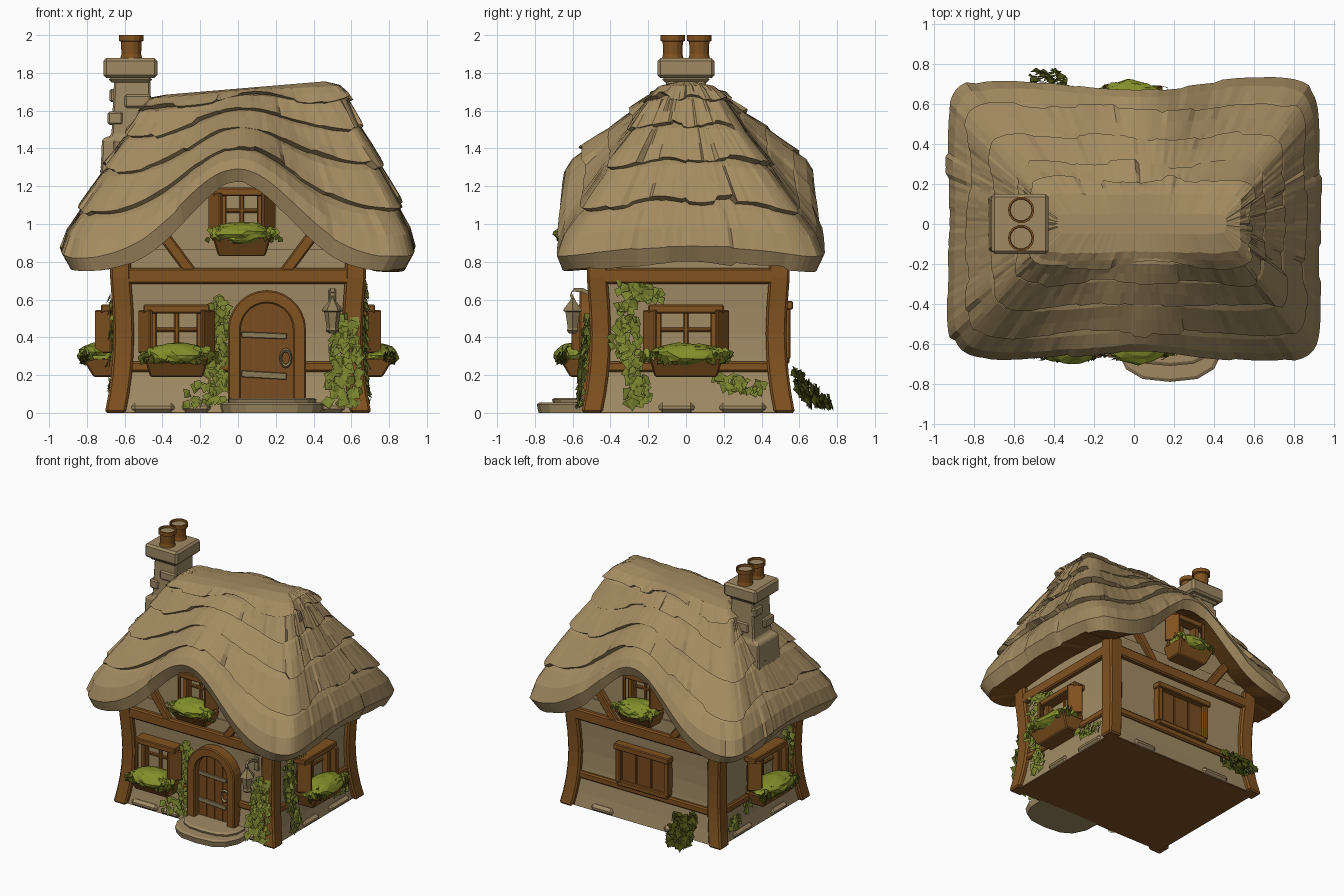
import bpy, bmesh, math, random
from mathutils import Matrix, Vector, Euler

if "Cube" in bpy.data.objects:
    bpy.data.objects.remove(bpy.data.objects["Cube"])
random.seed(4)
I = Matrix.Identity(4)
U = random.uniform

def material(name, r, g, b):
    m = bpy.data.materials.new(name)
    m.diffuse_color = [(c / 255) ** 2.2 for c in (r, g, b)] + [1]
    m.use_nodes = True
    m.node_tree.nodes["Principled BSDF"].inputs["Base Color"].default_value = m.diffuse_color
    return m

THATCH = material("thatch", 162, 138, 97)
PLASTER = material("plaster", 160, 139, 101)
WOOD = material("wood", 128, 83, 37)
DOOR = material("door wood", 120, 77, 37)
STONE = material("stone", 158, 137, 100)
LEAF = material("leaf green", 120, 130, 50)
MOSS = material("bright green", 130, 142, 46)
DARK = material("dark green", 74, 80, 26)
METAL = material("dull metal", 140, 124, 88)

def finish(name, bm, mat, M=I, bevel=0):
    bmesh.ops.recalc_face_normals(bm, faces=bm.faces)
    bm.transform(M)
    me = bpy.data.meshes.new(name)
    bm.to_mesh(me); bm.free()
    me.materials.append(mat)
    ob = bpy.data.objects.new(name, me)
    bpy.context.collection.objects.link(ob)
    if bevel:
        b = ob.modifiers.new("bevel", 'BEVEL'); b.width = bevel; b.segments = 1
    return ob

def loft(name, rings, mat, M=I, bevel=0, first=None):
    bm = bmesh.new()
    rs = [[bm.verts.new(p) for p in r] for r in rings]
    n = len(rs[0])
    for i, (a, b) in enumerate(zip(rs, rs[1:])):
        for j in range(n):
            k = (j + 1) % n
            f = bm.faces.new((a[j], a[k], b[k], b[j]))
            f.material_index = 1 if first and i == 0 else 0
    bm.faces.new(rs[0][::-1]); bm.faces.new(rs[-1])
    ob = finish(name, bm, mat, M, bevel)
    if first:
        ob.data.materials.append(first)
    return ob

def boxes(name, mat, M, specs, bevel=.006):
    # each spec: centre, size, optional turn about y and z
    bm = bmesh.new()
    for c, s, *r in specs:
        ry, rz = (r + [0, 0])[:2]
        T = Matrix.Translation(c) @ Euler((0, ry, rz)).to_matrix().to_4x4() @ Matrix.Diagonal((*s, 1))
        bmesh.ops.create_cube(bm, size=1, matrix=T)
    return finish(name, bm, mat, M, bevel)

def rect(x0, x1, y0, y1, z):
    return [(x0, y0, z), (x1, y0, z), (x1, y1, z), (x0, y1, z)]

def disc(x, y, z, r, n=14, ry=None):
    return [(x + r * math.cos(2 * math.pi * i / n), y + (ry or r) * math.sin(2 * math.pi * i / n), z) for i in range(n)]

def blob(name, mat, M, c, s, rough=.12):
    bm = bmesh.new()
    bmesh.ops.create_icosphere(bm, subdivisions=3, radius=1)
    for v in bm.verts:
        v.co = Vector([c[i] + v.co[i] * s[i] * U(1 - rough, 1 + rough) for i in range(3)])
    return finish(name, bm, mat, M)

def leaves(name, mat, M, path, count, size=.055):
    # folded leaves scattered along a path of (x, y, z, spread)
    bm = bmesh.new()
    for _ in range(count):
        t = U(0, len(path) - 1.001); i = int(t); f = t - i
        x, y, z, r = [a + (b - a) * f for a, b in zip(path[i], path[i + 1])]
        R = Euler((U(-.6, .2), U(-.9, .9), U(-.6, .6))).to_matrix()
        o = Vector((x + U(-r, r), y - U(0, .03), max(size * .8, z + U(-r, r) * .6)))
        s = size * U(.7, 1.25)
        b, l, tip, q = [bm.verts.new(o + R @ Vector(p) * s) for p in
                        ((0, 0, .4), (-.5, .1, .1), (0, 0, -.6), (.5, .1, .1))]
        bm.faces.new((b, l, tip)); bm.faces.new((b, tip, q))
    return finish(name, bm, mat, M)

# wall frames: local x along the wall, -y outward
YC = .012
def frame(deg, d):
    return Matrix.Rotation(math.radians(deg), 4, 'Z') @ Matrix.Translation((0, -d, 0))
SIDES = {"front": frame(0, .473), "right": frame(90, .625), "back": frame(180, .497), "left": frame(-90, .625)}

# walls, floor and flared corner posts
def hx(z): return .66 + .045 * ((min(z, .68) - .42) / .42) ** 2
ZS = [0, .1, .2, .3, .42, .55, .72, .86]
loft("walls", [rect(.035 - hx(z), hx(z) - .035, YC + .175 - hx(z), YC + hx(z) - .175, z + .004) for z in ZS], PLASTER)
boxes("floor", WOOD, I, [((0, YC, .004), (1.33, 1.05, .008))], 0)
for sx in (-1, 1):
    for sy in (-1, 1):
        rings = []
        for z in ZS[:-1] + [.82]:
            x, y = hx(z), hx(z) - .14
            rings.append(rect(sx * x, sx * (x - .11), YC + sy * y, YC + sy * (y - .11), z))
        loft("corner_post", rings, WOOD, bevel=.012)

# horizontal beams
for s, M in SIDES.items():
    L = 1.24 if s in ("front", "back") else .98
    boxes(s + "_beams", WOOD, M, [((0, -.01, .725), (L, .08, .085)), ((0, -.005, .245), (L, .05, .055))], .01)

# gables under the eyebrow arches
def arch(x): return math.exp(-(x / .42) ** 2)
xs = [-.6 + .05 * i for i in range(25)]
loft("gable_walls", [[(-.6, y, .7)] + [(x, y, .73 + .48 * arch(x) + .07) for x in xs] + [(.6, y, .7)]
                     for y in (-.48, .5)], PLASTER)
for s in ("front", "back"):
    boxes(s + "_gable_braces", WOOD, SIDES[s],
          [((k * .335 , -.02, .86), (.06, .05, .3), k * .64) for k in (-1, 1)], .008)

# thatched roof: overlapping ragged rows around a hipped form with two eyebrow arches
PROF = [(0, 0), (.07, .11), (.2, .25), (.43, .5), (.66, .74), (.79, .9), (.88, .97), (1, 1.0)]
def inward(h):
    for (g0, h0), (g1, h1) in zip(PROF, PROF[1:]):
        if h <= h1:
            return g0 + (g1 - g0) * (h - h0) / (h1 - h0)
    return 1
def eave(sx, sy):
    A = max(0, min(1, (abs(sy) - .8) / .15)) * arch(.92 * sx)
    return .93 * sx, .02 + (.715 - .06 * A) * sy, .73 + .48 * A + .07 * (1 - sy * sy)
def roof_point(sx, sy, h, off):
    x, y, z = eave(sx, sy)
    h = max(0, min(1, h)); g = inward(h); z += .08
    return (x + (.04 + .42 * sx - x) * g + off * sx, y + (.05 * sy - y) * g + off * sy,
            z + (1.72 + .035 * sx - z) * h + off * .5)
N = 200
LOOP = []
for i in range(N):
    a = 2 * math.pi * i / N
    c, s = math.cos(a), math.sin(a)
    r = (abs(c) ** 10 + abs(s) ** 10) ** -.1
    LOOP.append((c * r, s * r))
def ragged(amount):
    out = []
    while len(out) < N:
        v, n, slope = U(-amount, amount), random.randint(4, 10), U(-.3, .3) * amount
        out += [v + slope * abs(2 * j / n - 1) for j in range(n)]
    return out[:N]
def ring(hs, offs): return [roof_point(*p, h, o) for p, h, o in zip(LOOP, hs, offs)]
ROWS = [0, .27, .52, .73, .89, 1.0]
for k in range(5):
    lo, hi = ROWS[k], min(1, ROWS[k + 1] + .06)
    ph = U(0, 6)
    jit = [j + .018 * math.sin(i * 16 * math.pi / N + ph) for i, j in enumerate(ragged(.02))]
    thick = ragged(.012)
    if k == 0:
        E = [eave(*p) for p in LOOP]
        rings = [[(max(-.6, min(.6, x)), max(-.46, min(.48, y)), z + .06) for x, y, z in E],
                 [(x * .955, y * .955, z + j * .5) for (x, y, z), j in zip(E, jit)],
                 ring([0] * N, thick)]
    else:
        rings = [ring([lo + j for j in jit], [-.02] * N), ring([lo + j for j in jit], [.028 + t for t in thick])]
    for f in (.35, .7):
        rings.append(ring([lo + (hi - lo) * f] * N, [(.028 if k else .012) * (1 - f * .6) + t * (1 - f) + U(-.003, .003) for t in thick]))
    rings.append(ring([hi] * N, [0 if k == 4 else -.015] * N))
    loft("thatch_row_%d" % (k + 1), rings, THATCH, first=None if k else WOOD)

# chimney
loft("chimney_shaft", [rect(-.73, -.45, -.14, .14, 1.2), rect(-.72, -.45, -.13, .13, 1.45), rect(-.67, -.46, -.115, .115, 1.47),
                       rect(-.655, -.465, -.105, .105, 1.78)], STONE, bevel=.01)
boxes("chimney_blocks", STONE, I, [((-.65, -.06, 1.56), (.08, .12, .07)), ((-.53, -.1, 1.65), (.14, .04, .07)),
      ((-.56, .1, 1.55), (.13, .04, .08)), ((-.6, -.11, 1.4), (.12, .06, .09)), ((-.66, .06, 1.68), (.04, .1, .07))], .01)
boxes("chimney_cap", STONE, I, [((-.57, 0, 1.825), (.285, .3, .105)), ((-.57, 0, 1.765), (.23, .25, .03))], .015)
for y in (-.07, .07):
    loft("chimney_pot", [disc(-.565, y, z, r) for z, r in
         ((1.87, .06), (1.9, .052), (1.965, .055), (1.97, .066), (2, .066), (2, .056), (1.97, .053))], WOOD)
    loft("chimney_pot_lining", [disc(-.565, y, z, .054) for z in (1.96, 1.985)], STONE)

# windows with shutters and planted boxes
def window(name, M, x, w, z0, z1):
    M = M @ Matrix.Translation((x, 0, 0))
    zc, h = (z0 + z1) / 2, z1 - z0
    attic = z0 > .8
    boxes(name + "_panes", PLASTER, M, [((0, -.008, zc), (w, .02, h))], 0)
    boxes(name + "_frame", WOOD, M, [((k * w / 2, -.03, zc), (.04, .08, h)) for k in (-1, 1)] +
          [((0, -.045, z1), (w + .1, .11, .045)), ((0, -.03, z0), (w + .06, .08, .04)),
           ((0, -.015, zc), (.026, .03, h)), ((0, -.015, zc + .01), (w, .03, .022))])
    boxes(name + "_shutters", WOOD, M, [((k * (w / 2 + .04), -.085, zc), (.11, .022, h * .95), 0, -k * -.95) for k in (-1, 1)])
    W = w / 2 + (.055 if attic else .045)
    loft(name + "_box", [rect(-W + .03, W - .03, -.14, 0, z0 - .12), rect(-W, W, -.2, 0, z0 - .02)], WOOD, M, .008)
    blob(name + "_plants", MOSS, M, (0, -.11, z0 - .005), (W + .01, .115, .065), .09)
    leaves(name + "_leaves", MOSS, M, [(-W, -.16, z0 + .01, .03), (W, -.16, z0 + .01, .03)], 50, .045)
    leaves(name + "_trailing_leaves", DARK, M, [(-W - .02, -.15, z0 - .015, .035), (-W * .7, -.18, z0 - .02, .03), (W * .7, -.18, z0 - .02, .03),
           (W + .02, -.15, z0 - .015, .035)], 20 if attic else 90, .04)
window("front_window", SIDES["front"], -.325, .25, .31, .55)
window("right_window", SIDES["right"], .0, .3, .31, .55)
window("left_window", SIDES["left"], .03, .3, .31, .55)
window("front_attic_window", SIDES["front"], .02, .2, .95, 1.17)
window("back_attic_window", SIDES["back"], .01, .2, .95, 1.17)

# closed shutter window at the back
boxes("back_shutters", DOOR, SIDES["back"], [((k * .13, -.012, .42), (.125, .03, .26)) for k in (-1, 0, 1)], .005)
boxes("back_window_frame", WOOD, SIDES["back"], [((0, -.03, .57), (.48, .08, .045)), ((0, -.02, .28), (.44, .06, .04))] +
      [((k * .21, -.02, .42), (.04, .07, .27)) for k in (-1, 1)])

# arched door
DM = SIDES["front"] @ Matrix.Translation((.153, 0, 0))
def arch_path(w, top):
    return [(-w, .04)] + [(-w * math.cos(math.pi * i / 14), .44 + (top - .44) * math.sin(math.pi * i / 14)) for i in range(15)] + [(w, .04)]
loft("door_frame", [[(a, -.09, b), (c, -.09, d), (c, .02, d), (a, .02, b)]
                    for (a, b), (c, d) in zip(arch_path(.207, .65), arch_path(.138, .58))], WOOD, DM, .008)
loft("door", [[(a, y, b) for a, b in arch_path(.14, .585)] for y in (-.035, .01)], DOOR, DM)
boxes("door_planks", WOOD, DM, [((x, -.036, .3), (.006, .008, .5)) for x in (-.07, 0, .07)], 0)
boxes("door_hinges", METAL, DM, [((-.015, -.042, .41), (.24, .012, .03), .04), ((-.015, -.042, .2), (.24, .012, .035), .06)], .003)
loft("door_handle", [[(.1 + r * math.cos(a), y, .29 + 1.6 * r * math.sin(a)) for r, y in
     ((.02, -.05), (.028, -.06), (.034, -.05), (.028, -.04))] for a in [2 * math.pi * i / 12 for i in range(13)]], METAL, DM)

# door step and foundation stones
def slab(z, w, y):
    pts = [(-1, 0), (-.97, .45), (-.8, .78), (-.5, .95), (0, 1), (.5, .95), (.8, .78), (.97, .45), (1, 0)]
    return [(.18 + a * w, -.5 - b * (y - .5), z) for a, b in pts]
loft("lower_step", [slab(0, .265, .78), slab(.045, .275, .79), slab(.055, .26, .775)], STONE)
loft("upper_step", [slab(.04, .23, .7), slab(.07, .235, .71), slab(.08, .22, .695)], STONE)
for s, x, w in (("front", -.45, .12), ("front", -.22, .08), ("front", .5, .07), ("right", .3, .13), ("right", -.05, .1),
                ("left", -.25, .12), ("left", .2, .1), ("back", .3, .12), ("back", -.35, .1)):
    boxes(s + "_foundation_stone", STONE, SIDES[s], [((x, -.035, .028), (w * 1.9, .05, .055))], .02)

# wall lantern
LM = Matrix.Translation((.5, -.6, 0))
loft("lantern", [disc(0, 0, z, r, 6) for z, r in ((.42, .02), (.435, .036), (.45, .03), (.535, .044), (.54, .058),
                                                  (.555, .05), (.59, .02), (.61, .008))], METAL, LM)
hook = [(.0, .6), (-.015, .63), (.0, .652), (.05, .65), (.13, .61)]
loft("lantern_bracket", [[(-.01, y, z - .01), (.01, y, z - .01), (.01, y + .008, z + .01), (-.01, y + .008, z + .01)] for y, z in hook], METAL, LM)
boxes("lantern_plate", METAL, LM, [((0, .12, .6), (.04, .02, .11))], .004)

# climbing ivy
F, R, L, B = (SIDES[s] for s in ("front", "right", "left", "back"))
leaves("ivy_by_door", LEAF, F, [(-.2, -.05, .05, .1), (-.13, -.04, .15, .08), (-.12, -.02, .3, .05), (-.1, -.02, .45, .05), (-.1, -.02, .62, .035)], 130)
leaves("ivy_front_corner", LEAF, F, [(.56, -.07, .05, .09), (.56, -.07, .2, .08), (.57, -.05, .35, .07), (.57, -.04, .5, .05)], 120, .065)
leaves("ivy_right_wall", LEAF, R, [(-.25, -.05, .05, .06), (-.27, -.03, .2, .05), (-.33, -.03, .37, .08), (-.31, -.03, .5, .07), (-.3, -.03, .66, .08), (-.16, -.03, .62, .04)], 140, .06)
leaves("ivy_right_low", LEAF, R, [(.2, -.03, .17, .05), (.38, -.03, .13, .06)], 45)
leaves("ivy_left_wall", LEAF, L, [(-.38, -.03, .1, .05), (-.3, -.03, .16, .06), (.3, -.03, .3, .06), (.34, -.03, .6, .07)], 80)
leaves("back_bush", DARK, B, [(.4, -.06, .19, .09), (.42, -.14, .11, .1), (.44, -.25, .03, .07)], 170, .06)
